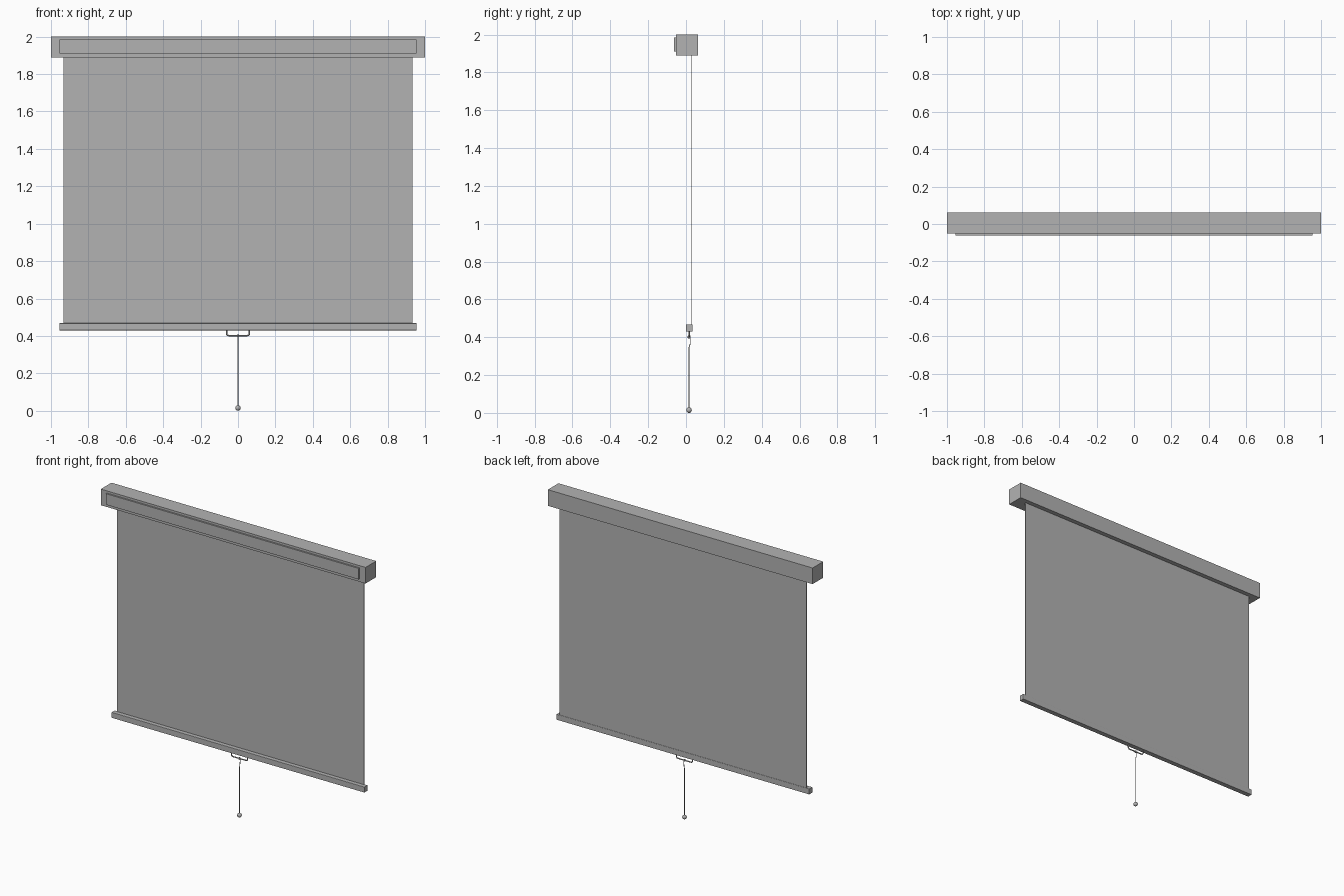
import bpy
import math

if "Cube" in bpy.data.objects:
    bpy.data.objects.remove(bpy.data.objects["Cube"])

# One plain grey for every part
grey = bpy.data.materials.new("plain_grey")
grey.use_nodes = True
colour = (0.45, 0.45, 0.45, 1)
grey.diffuse_color = colour
grey.node_tree.nodes["Principled BSDF"].inputs["Base Color"].default_value = colour


def box(name, half_width, y0, y1, z0, z1, bevel=0):
    """Box centred on x = 0, with optional softened edges."""
    bpy.ops.mesh.primitive_cube_add(size=1, location=(0, (y0 + y1) / 2, (z0 + z1) / 2))
    ob = bpy.context.object
    ob.name = name
    ob.scale = (2 * half_width, y1 - y0, z1 - z0)
    bpy.ops.object.transform_apply(location=False, rotation=False, scale=True)
    ob.data.materials.append(grey)
    if bevel:
        mod = ob.modifiers.new("soft_edges", "BEVEL")
        mod.width = bevel
        mod.segments = 2
    return ob


def rod(name, points, radius):
    """Round rod or cord along a path."""
    curve = bpy.data.curves.new(name, "CURVE")
    curve.dimensions = "3D"
    curve.bevel_depth = radius
    curve.bevel_resolution = 2
    curve.use_fill_caps = True
    spline = curve.splines.new("POLY")
    spline.points.add(len(points) - 1)
    for p, co in zip(spline.points, points):
        p.co = (*co, 1)
    curve.materials.append(grey)
    ob = bpy.data.objects.new(name, curve)
    bpy.context.collection.objects.link(ob)
    return ob


# Housing and its raised front panel
box("housing", 1.0, -0.052, 0.0625, 1.89, 2.0)
box("housing_front_panel", 0.955, -0.0625, -0.05, 1.91, 1.985)

# Screen sheet and the weighted bar along its lower edge
box("screen_sheet", 0.933, 0.028, 0.032, 0.45, 1.9)
box("bottom_bar", 0.955, 0.0, 0.034, 0.43, 0.468, bevel=0.002)

# Pull handle: U-shaped rod with rounded lower corners
mid_y = 0.016
bend = 0.012
corner = []
for i in range(6):
    a = math.radians(18 * i)
    corner.append((0.061 - bend + bend * math.cos(a), mid_y, 0.402 + bend - bend * math.sin(a)))
right_half = [(0.061, mid_y, 0.435)] + corner
left_half = [(-x, y, z) for x, y, z in reversed(right_half)]
rod("pull_handle", right_half + left_half, 0.004)

# Cord looped over the handle, with a ball at its end
loop = [(0, mid_y + 0.007 * math.cos(a), 0.402 + 0.007 * math.sin(a))
        for a in (math.radians(30 * i) for i in range(-6, 7))]
cord = [(0, mid_y + 0.006, 0.365), (0, mid_y, 0.345), (0, mid_y, 0.02)]
rod("cord_loop", loop, 0.002)
rod("pull_cord", [(0, mid_y + 0.007, 0.4)] + cord, 0.002)

bpy.ops.mesh.primitive_uv_sphere_add(segments=20, ring_count=12, radius=0.0145,
                                     location=(0, mid_y, 0.0145))
ball = bpy.context.object
ball.name = "cord_ball"
ball.data.materials.append(grey)
bpy.ops.object.shade_smooth()
